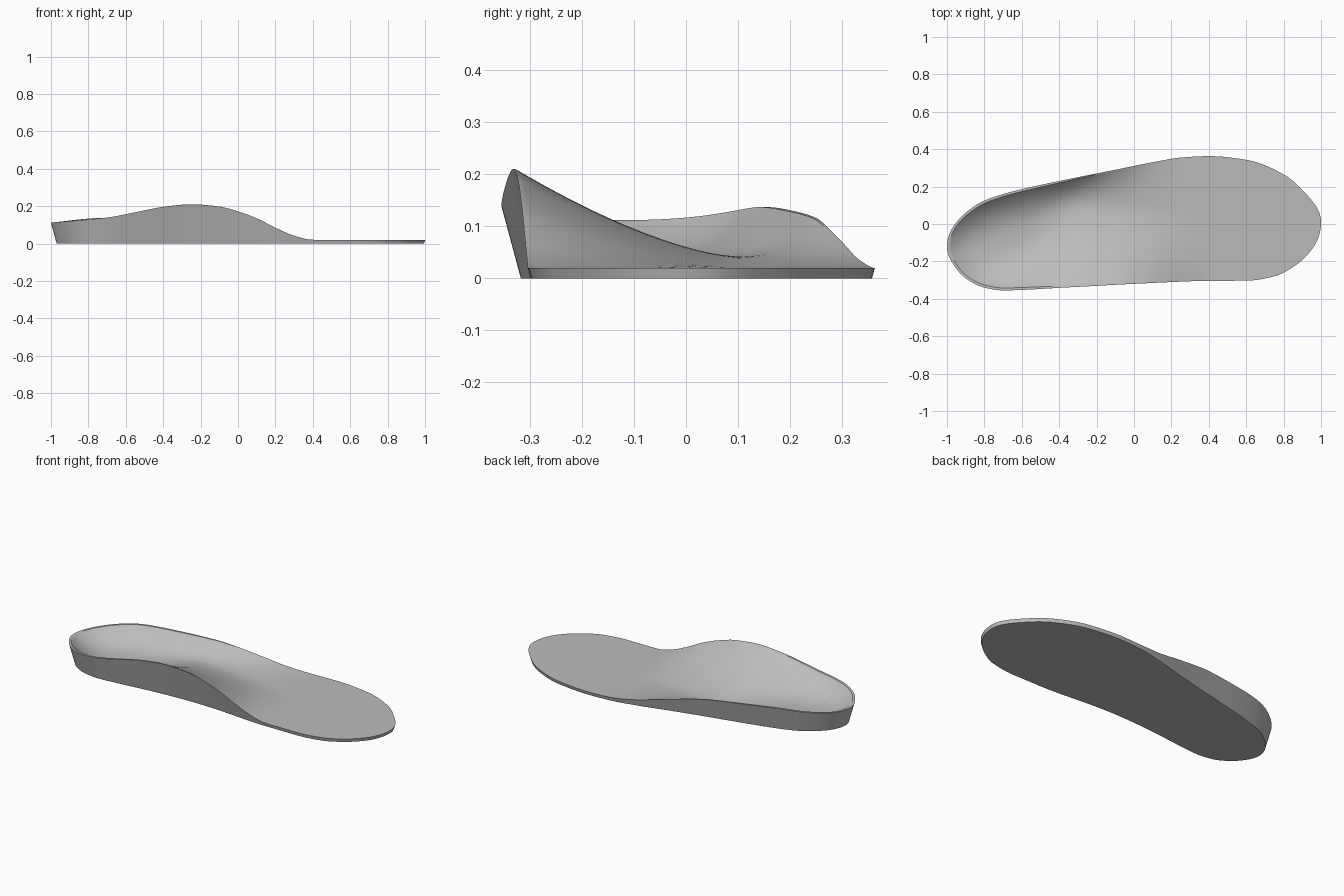
import bpy, bmesh, math
from mathutils import Vector

cube = bpy.data.objects.get("Cube")
if cube:
    bpy.data.objects.remove(cube, do_unlink=True)


def curve(points, x):
    """Smooth interpolation through points without overshoot."""
    x = min(max(x, points[0][0]), points[-1][0])
    sec = [(b[1] - a[1]) / (b[0] - a[0]) for a, b in zip(points, points[1:])]
    tan = [sec[0]]
    for a, b in zip(sec, sec[1:]):
        tan.append(2 * a * b / (a + b) if a * b > 0 else 0.0)
    tan.append(sec[-1])
    i = 0
    while i < len(points) - 2 and x > points[i + 1][0]:
        i += 1
    (x0, y0), (x1, y1) = points[i], points[i + 1]
    h = x1 - x0
    s = (x - x0) / h
    return ((2*s**3 - 3*s**2 + 1) * y0 + (s**3 - 2*s**2 + s) * h * tan[i]
            + (3*s**2 - 2*s**3) * y1 + (s**3 - s**2) * h * tan[i + 1])


def by_angle(points):
    """Key an outline on the angle round its length, so both ends are round."""
    return [(math.acos(-x), y) for x, y in points]


# Rim outline, heel at -x and toe at +x
OUTER = by_angle([(-1, -.12), (-.97, -.02), (-.9, .06), (-.8, .125), (-.7, .16),
                  (-.4, .23), (-.1, .29), (.1, .33), (.25, .355), (.4, .363),
                  (.6, .343), (.8, .265), (.93, .15), (1, .01)])
INNER = by_angle([(-1, -.12), (-.97, -.21), (-.9, -.29), (-.8, -.34), (-.7, -.355),
                  (-.3, -.336), (0, -.32), (.4, -.304), (.6, -.303), (.75, -.28),
                  (.85, -.23), (.94, -.15), (.99, -.06), (1, .01)])
# Rim heights on each side, footbed floor and the lowest line along the footbed
OUTER_Z = [(-1, .112), (-.72, .137), (-.52, .13), (-.3, .116), (-.2, .10),
           (-.05, .07), (.1, .038), (.25, .022), (.36, .02), (1, .02)]
INNER_Z = [(-1, .112), (-.7, .139), (-.55, .167), (-.4, .196), (-.25, .21),
           (-.1, .198), (0, .172), (.1, .135), (.2, .085), (.3, .042),
           (.4, .02), (1, .02)]
FLOOR = [(-1, .036), (-.6, .038), (-.3, .042), (0, .03), (.2, .021), (.35, .02), (1, .02)]
SPINE = [(-1, -.11), (-.72, -.1), (-.25, .1), (.2, .08), (.62, .02), (1, .02)]
RIM_WIDTH = [(-1, .014), (-.6, .013), (0, .002), (1, .002)]
INNER_POWER = [(-1, 2.6), (-.7, 2.6), (-.25, 1.5), (1, 1.5)]
OUTER_POWER = [(-1, 2.6), (-.7, 2.6), (-.25, 2.1), (1, 1.8)]
FLARE = 0.27
SIDE, RINGS = 90, 18

# Rim loop: inner side from heel to toe, then outer side back to the heel
rim = []
for k in range(2 * SIDE):
    inner = k <= SIDE
    a = math.pi * (k if inner else 2 * SIDE - k) / SIDE
    x = -math.cos(a)
    rim.append((Vector((x, curve(INNER if inner else OUTER, a),
                        curve(INNER_Z if inner else OUTER_Z, x))), inner))

bm = bmesh.new()
columns = []
for k, (p, inner) in enumerate(rim):
    # Foot of the flared side wall
    t = rim[(k + 1) % len(rim)][0] - rim[k - 1][0]
    inward = Vector((-t.y, t.x, 0)).normalized()
    base = p + inward * FLARE * p.z
    base.z = 0
    column = [bm.verts.new(base), bm.verts.new(p)]
    # Footbed falling from the rim to the spine
    sx = min(max(p.x, -.7), .62)
    s = Vector((sx, curve(SPINE, sx), 0))
    start = curve(RIM_WIDTH, p.x) / (s.xy - p.xy).length
    power = curve(INNER_POWER if inner else OUTER_POWER, p.x)
    for r in range(RINGS + 1):
        f = (r / RINGS) ** 1.3
        q = p.lerp(s, start + (1 - start) * f)
        low = curve(FLOOR, q.x)
        q.z = low + (p.z - low) * (1 - f) ** power
        column.append(bm.verts.new(q))
    columns.append(column)

for k, a in enumerate(columns):
    b = columns[(k + 1) % len(columns)]
    for r in range(len(a) - 1):
        bm.faces.new((a[r], b[r], b[r + 1], a[r + 1]))
bm.faces.new([c[0] for c in reversed(columns)])
bmesh.ops.remove_doubles(bm, verts=bm.verts, dist=1e-5)
bmesh.ops.recalc_face_normals(bm, faces=bm.faces)

mesh = bpy.data.meshes.new("insole")
bm.to_mesh(mesh)
bm.free()
insole = bpy.data.objects.new("insole", mesh)
bpy.context.collection.objects.link(insole)

# Plain grey foam
grey = bpy.data.materials.new("grey_foam")
grey.use_nodes = True
colour = (0.5, 0.5, 0.5, 1)
grey.diffuse_color = colour
grey.node_tree.nodes["Principled BSDF"].inputs["Base Color"].default_value = colour
mesh.materials.append(grey)

bpy.ops.object.select_all(action='DESELECT')
insole.select_set(True)
bpy.context.view_layer.objects.active = insole
bpy.ops.object.shade_smooth_by_angle(angle=math.radians(35))
